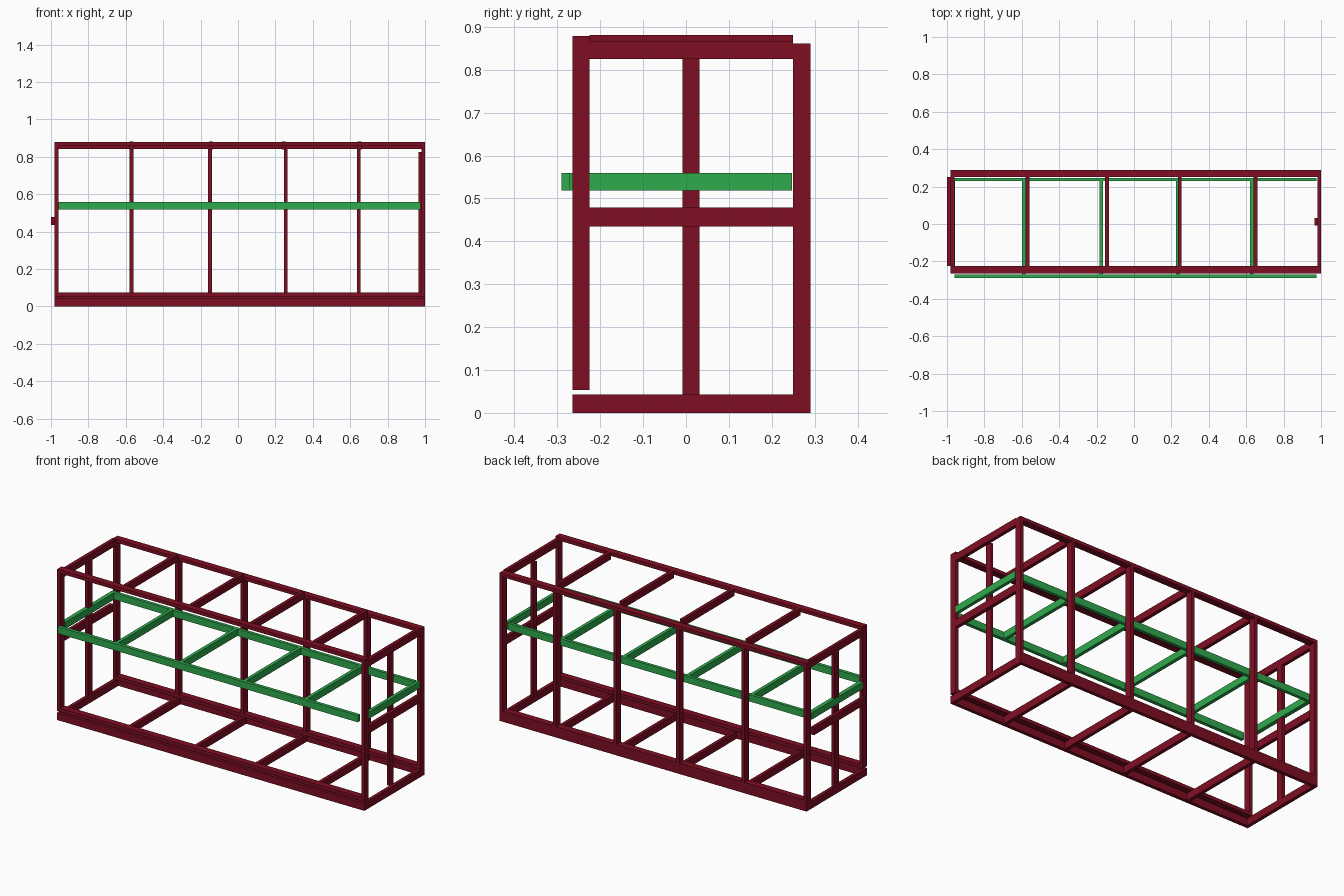
import bpy

if "Cube" in bpy.data.objects:
    bpy.data.objects.remove(bpy.data.objects["Cube"])


def material(name, rgb):
    m = bpy.data.materials.new(name)
    m.diffuse_color = (*rgb, 1)
    m.use_nodes = True
    m.node_tree.nodes["Principled BSDF"].inputs["Base Color"].default_value = m.diffuse_color
    return m


RED = material("dark red", (0.21, 0.0045, 0.0165))
GREEN = material("green", (0.028, 0.40, 0.075))


def board(name, x, y, z, mat=RED):
    """Square-cut board spanning the given (min, max) ranges."""
    bpy.ops.mesh.primitive_cube_add(size=1)
    ob = bpy.context.object
    ob.name = name
    for v in ob.data.vertices:
        v.co = [r[0] + (c + 0.5) * (r[1] - r[0]) for c, r in zip(v.co, (x, y, z))]
    ob.data.materials.append(mat)
    return ob


def around(c, w=0.02):
    return (c - w / 2, c + w / 2)


LONG = (-0.98, 1.0)
LEFT, RIGHT = (-0.98, -0.96), (0.98, 1.0)
FRONT, BACK = (-0.265, -0.225), (0.25, 0.29)
INNER = (-0.225, 0.25)

# Base frame, boards on edge
board("base_front_rail", LONG, (-0.265, -0.245), (0, 0.043))
board("base_back_rail", LONG, (0.27, 0.29), (0, 0.043))
for x in (LEFT, RIGHT):
    board("base_end_joist", x, (-0.265, 0.29), (0, 0.043))

# Front wall: open frame with corner posts, set slightly above the base
board("front_bottom_plate", LONG, FRONT, (0.053, 0.073))
board("front_top_plate", LONG, FRONT, (0.859, 0.879))
for x in (LEFT, RIGHT):
    board("front_post", x, FRONT, (0.073, 0.859))

# Back wall: plates and evenly spaced studs
board("back_bottom_plate", LONG, BACK, (0.043, 0.063))
board("back_top_plate", LONG, BACK, (0.842, 0.862))
for x in (-0.97, -0.57, -0.15, 0.255, 0.645, 0.99):
    board("back_stud", around(x), BACK, (0.063, 0.842))

# Floor joists and roof rafters
for x in (-0.57, -0.145, 0.245, 0.65):
    board("floor_joist", around(x), (-0.245, 0.27), (0, 0.043))
    board("roof_rafter", around(x), INNER, (0.84, 0.881))

# End walls: top beam, middle rail, centre stud
for x, rail_x, stud_x in ((LEFT, (-1.0, -0.98), LEFT), (RIGHT, RIGHT, (0.965, 0.98))):
    board("end_top_beam", x, INNER, (0.825, 0.866))
    board("end_middle_rail", rail_x, INNER, (0.435, 0.479))
    board("end_centre_stud", stud_x, (-0.008, 0.032), (0.043, 0.825))

# Green shelf support frame
SHELF = (0.519, 0.559)
board("shelf_front_rail", (-0.96, 0.975), (-0.29, -0.27), SHELF, GREEN)
board("shelf_back_rail", (-0.96, 0.975), (0.229, 0.247), SHELF, GREEN)
for x in (-0.59, -0.175, 0.235, 0.63):
    board("shelf_crossbar", around(x), (-0.27, 0.229), SHELF, GREEN)
board("shelf_left_bar", (-0.982, -0.958), (-0.225, 0.247), SHELF, GREEN)
board("shelf_right_bar", (0.98, 0.999), (-0.225, 0.247), SHELF, GREEN)
